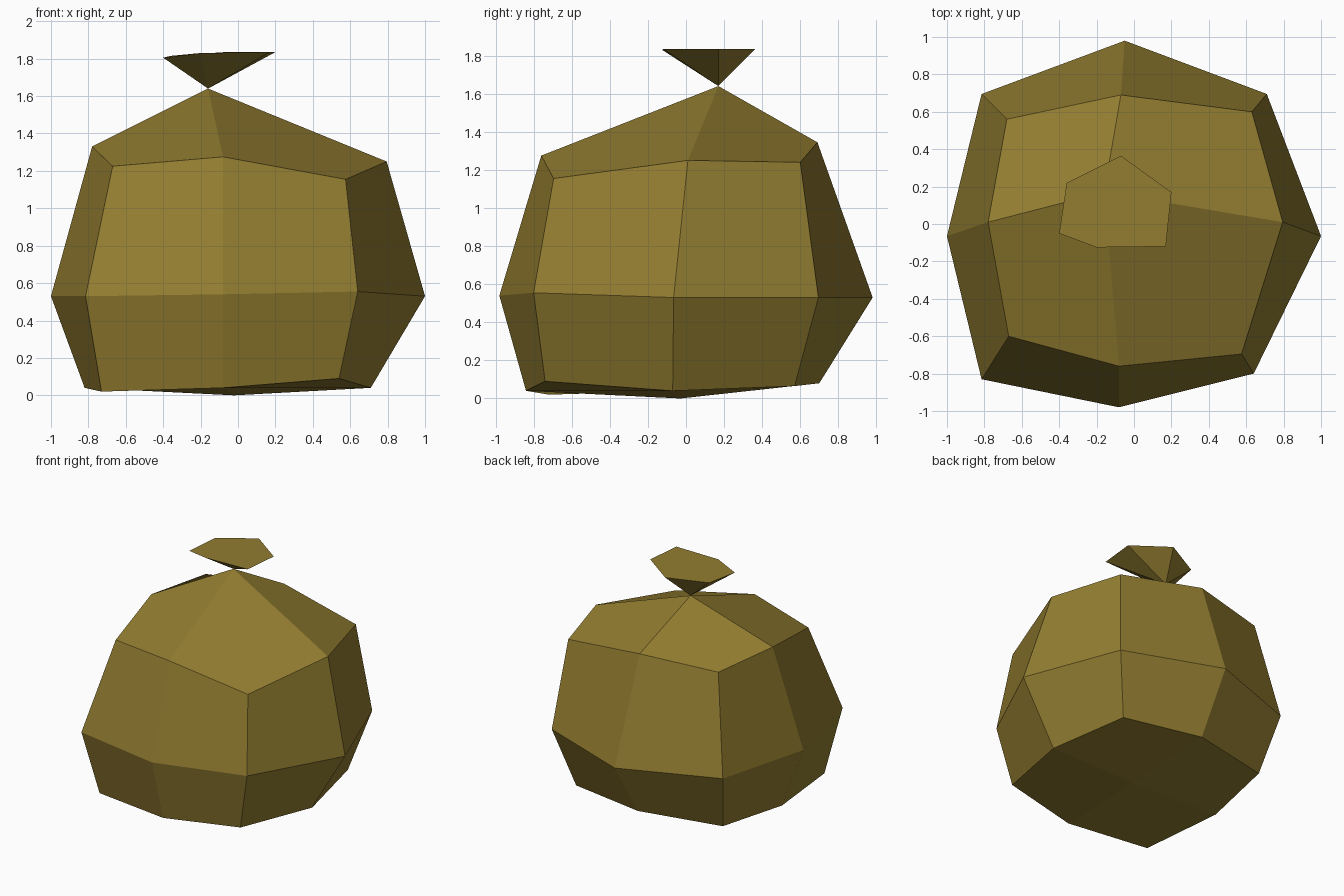
import bpy
import bmesh

# Remove the default cube if present
default = bpy.data.objects.get("Cube")
if default:
    bpy.data.objects.remove(default, do_unlink=True)


def make_material(name, color):
    mat = bpy.data.materials.new(name)
    mat.use_nodes = True
    mat.diffuse_color = color
    mat.node_tree.nodes["Principled BSDF"].inputs["Base Color"].default_value = color
    return mat


def finish(bm, name, mat):
    """Turn the bmesh into a flat shaded object with outward normals."""
    bmesh.ops.recalc_face_normals(bm, faces=bm.faces)
    mesh = bpy.data.meshes.new(name)
    bm.to_mesh(mesh)
    bm.free()
    mesh.materials.append(mat)
    obj = bpy.data.objects.new(name, mesh)
    bpy.context.collection.objects.link(obj)
    return obj


sack_brown = make_material("olive brown cloth", (0.29, 0.205, 0.03, 1.0))

knot = (-0.16, 0.17, 1.64)
base_center = (-0.02, -0.03, 0.0)

# Rings of the sack, starting at the front right corner of the model
# and running corner, side, corner, side around it
bottom_ring = [(-0.73, -0.72, 0.02), (-0.08, -0.84, 0.04), (0.54, -0.74, 0.09),
               (0.71, -0.07, 0.04), (0.58, 0.57, 0.065), (-0.06, 0.70, 0.08),
               (-0.72, 0.56, 0.08), (-0.82, -0.05, 0.04)]
belly_ring = [(-0.815, -0.83, 0.53), (-0.08, -0.98, 0.54), (0.64, -0.80, 0.555),
              (1.0, -0.065, 0.53), (0.71, 0.695, 0.53), (-0.05, 0.98, 0.53),
              (-0.815, 0.695, 0.54), (-1.0, -0.065, 0.53)]
shoulder_ring = [(-0.67, -0.60, 1.225), (-0.08, -0.76, 1.275), (0.575, -0.695, 1.155),
                 (0.795, 0.01, 1.25), (0.63, 0.60, 1.24), (-0.07, 0.69, 1.345),
                 (-0.68, 0.56, 1.31), (-0.78, 0.01, 1.33)]

# Sack body: two bands of quads, closed by four quads above and below
bm = bmesh.new()
rings = [[bm.verts.new(p) for p in ring]
         for ring in (bottom_ring, belly_ring, shoulder_ring)]
count = len(bottom_ring)
for lower, upper in zip(rings, rings[1:]):
    for i in range(count):
        j = (i + 1) % count
        bm.faces.new((lower[i], lower[j], upper[j], upper[i]))
for ring, point in ((rings[0], base_center), (rings[-1], knot)):
    center = bm.verts.new(point)
    for i in range(0, count, 2):
        bm.faces.new((ring[i - 1], ring[i], ring[i + 1], center))
finish(bm, "sack_body", sack_brown)

# Gathered cloth above the knot: a capped, uneven cone standing on its tip
tuft_rim = [(-0.40, -0.05, 1.805), (-0.20, -0.125, 1.83), (0.17, -0.12, 1.835),
            (0.20, 0.17, 1.835), (-0.07, 0.365, 1.835), (-0.36, 0.22, 1.815)]
bm = bmesh.new()
rim = [bm.verts.new(p) for p in tuft_rim]
tip = bm.verts.new(knot)
for a, b in zip(rim, rim[1:] + rim[:1]):
    bm.faces.new((a, b, tip))
bm.faces.new(rim)
finish(bm, "tied_top", sack_brown)
